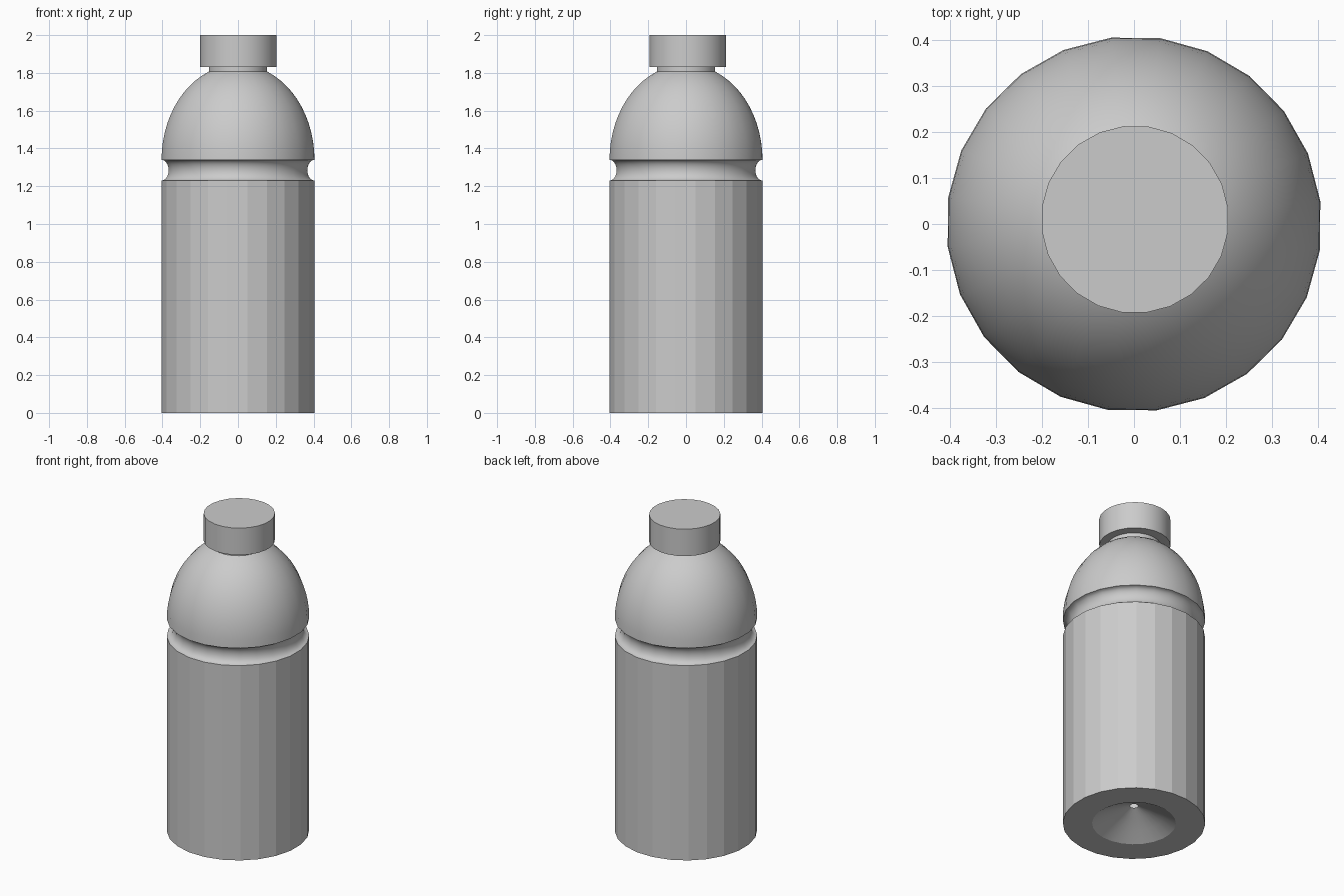
import bpy, bmesh, math

if "Cube" in bpy.data.objects:
    bpy.data.objects.remove(bpy.data.objects["Cube"], do_unlink=True)

SIDES = 24
PHASE = math.radians(7)

grey = bpy.data.materials.new("light_grey")
grey.use_nodes = True
grey.diffuse_color = (0.6, 0.6, 0.6, 1)
grey.node_tree.nodes["Principled BSDF"].inputs["Base Color"].default_value = (0.6, 0.6, 0.6, 1)


def lathe(name, profile, smooth=False, centre=(0, 0), cap_start=False, cap_end=False):
    """Spin a bottom-to-top (radius, height) profile around the z axis."""
    bm = bmesh.new()
    rings = []
    for r, z in profile:
        rings.append([bm.verts.new((r * math.cos(PHASE + math.tau * i / SIDES),
                                    r * math.sin(PHASE + math.tau * i / SIDES), z))
                      for i in range(SIDES)])
    for low, high in zip(rings, rings[1:]):
        for i in range(SIDES):
            j = (i + 1) % SIDES
            bm.faces.new((low[i], low[j], high[j], high[i])).smooth = smooth
    if cap_start:
        bm.faces.new(rings[0][::-1])
    if cap_end:
        bm.faces.new(rings[-1])
    mesh = bpy.data.meshes.new(name)
    bm.to_mesh(mesh)
    bm.free()
    mesh.materials.append(grey)
    obj = bpy.data.objects.new(name, mesh)
    obj.location = (centre[0], centre[1], 0)
    bpy.context.collection.objects.link(obj)
    return obj


R = 0.408          # body radius
BODY_TOP, DOME_BASE = 1.23, 1.34

# Hollow cone under the base, with a tiny opening at its tip
lathe("base_recess", [(0.022, 0.115), (0.09, 0.083), (0.165, 0.044), (0.24, 0)], smooth=True)

# Faceted body with a flat foot ring
lathe("body", [(0.24, 0), (R, 0), (R, BODY_TOP)])

# Rounded groove between body and shoulder
steps = 10
groove = []
for i in range(steps + 1):
    a = math.pi * i / steps
    groove.append((R - 0.038 * math.sin(a),
                   (BODY_TOP + DOME_BASE) / 2 - 0.055 * math.cos(a)))
lathe("groove", groove, smooth=True)

# Domed shoulder, a quarter ellipse cut off at the neck
NECK_R, DOME_H = 0.156, 0.505
end = math.acos(NECK_R / R)
dome = [(R * math.cos(end * i / 12), DOME_BASE + DOME_H * math.sin(end * i / 12))
        for i in range(13)]
lathe("shoulder", dome, smooth=True)

# Neck and screw cap
lathe("neck", [(NECK_R, dome[-1][1]), (NECK_R, 1.835)], smooth=True)
cap = lathe("cap", [(0.204, 1.83), (0.204, 2.0)], smooth=True, centre=(0.002, 0.01),
            cap_start=True, cap_end=True)
bpy.context.view_layer.objects.active = cap
cap.select_set(True)
bpy.ops.object.shade_smooth_by_angle(angle=math.radians(30))
cap.select_set(False)
